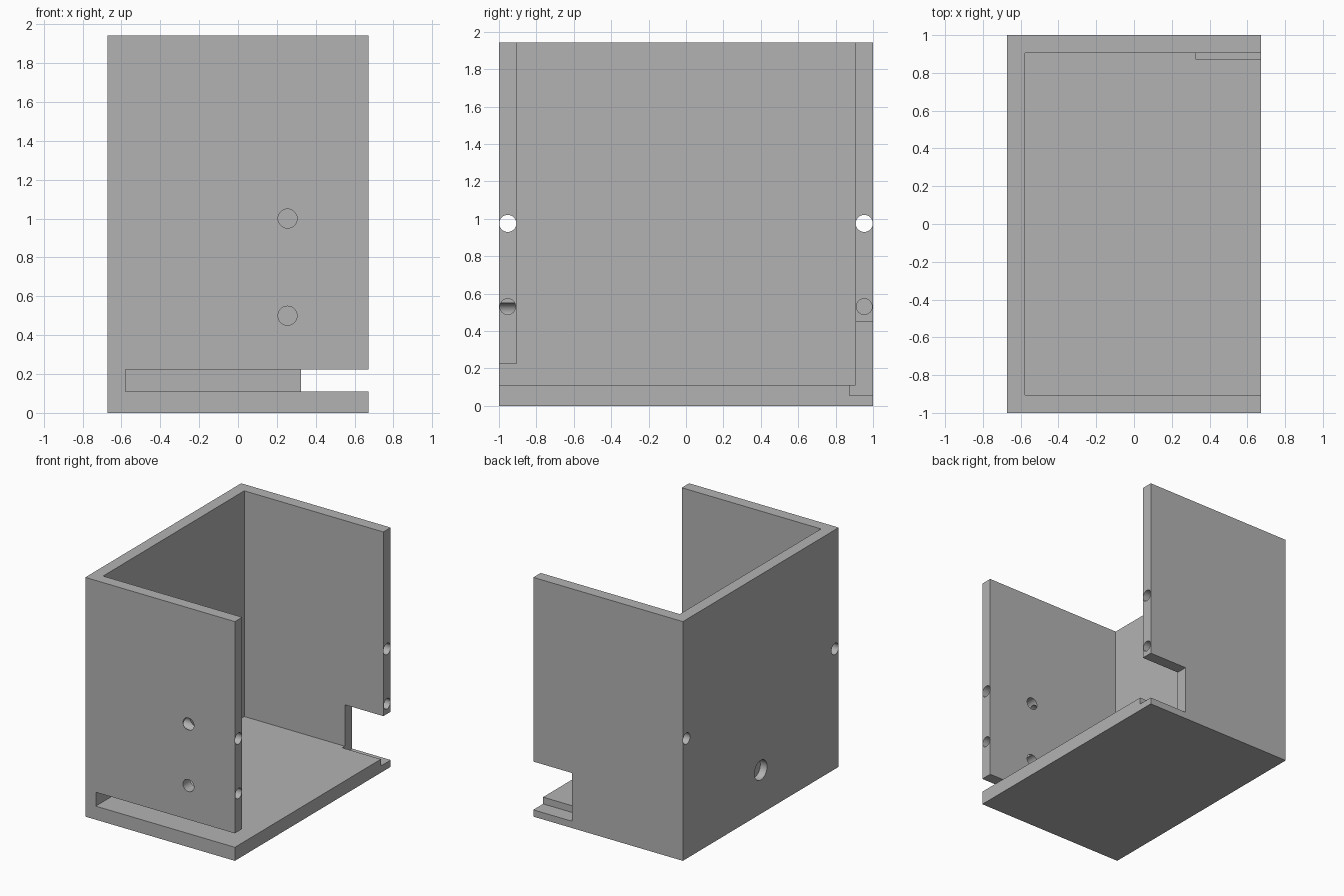
import bpy
import math

cube = bpy.data.objects.get("Cube")
if cube:
    bpy.data.objects.remove(cube, do_unlink=True)

# Main dimensions
HX, HY, TOP = 0.672, 1.0, 1.943
WALL, FLOOR = 0.094, 0.11
OVER = 0.1  # how far cutters reach past open sides

grey = bpy.data.materials.new("plain grey")
grey.use_nodes = True
colour = (0.45, 0.45, 0.45, 1)
grey.diffuse_color = colour
grey.node_tree.nodes["Principled BSDF"].inputs["Base Color"].default_value = colour


def block(name, xs, ys, zs):
    """Box given by its range on each axis."""
    spans = (xs, ys, zs)
    bpy.ops.mesh.primitive_cube_add(size=1, location=[sum(s) / 2 for s in spans])
    ob = bpy.context.object
    ob.name = name
    ob.scale = [s[1] - s[0] for s in spans]
    bpy.ops.object.transform_apply(location=True, rotation=True, scale=True)
    return ob


def drill(name, start, axis, radius, length):
    """Round cutter running from start along +x or +y."""
    centre = list(start)
    centre["xy".index(axis)] += length / 2
    turn = (0, math.pi / 2, 0) if axis == "x" else (math.pi / 2, 0, 0)
    bpy.ops.mesh.primitive_cylinder_add(vertices=40, radius=radius, depth=length,
                                        location=centre, rotation=turn)
    bpy.context.object.name = name
    return bpy.context.object


body = block("open_box", (-HX, HX), (-HY, HY), (0, TOP))
body.data.materials.append(grey)

cutters = [
    # Hollow, open at the top and one side
    block("hollow", (-HX + WALL, HX + OVER), (-HY + WALL, HY - WALL), (FLOOR, TOP + OVER)),
    # Long slot under the front wall
    block("front_slot", (-HX + WALL, HX + OVER), (-HY - OVER, -HY + WALL + 0.02), (FLOOR, 0.223)),
    # Corner notch in the back wall, sunk into the floor
    block("back_notch", (0.325, HX + OVER), (0.874, HY + OVER), (0.055, 0.447)),
    # Shallow round recess in the closed side
    drill("side_recess", (-HX - OVER, 0, 0.355), "x", 0.08, OVER + 0.06),
]

# Two round holes through the front wall
for z in (0.5, 1.0):
    cutters.append(drill("front_hole", (0.255, -HY - OVER, z), "y", 0.049, OVER + WALL + 0.05))

# Holes lengthwise in the wall edges: upper ones through, lower ones blind
for side in (-1, 1):
    y = side * (HY - WALL / 2)
    cutters.append(drill("through_hole", (-HX - OVER, y, 0.975), "x", 0.0455, 2 * (HX + OVER)))
    cutters.append(drill("blind_hole", (0.255, y, 0.53), "x", 0.042, HX + OVER - 0.255))

for cutter in cutters:
    mod = body.modifiers.new(cutter.name, "BOOLEAN")
    mod.operation = "DIFFERENCE"
    mod.solver = "EXACT"
    mod.object = cutter
    cutter.hide_render = True

# Bake the cuts, then drop the cutters
graph = bpy.context.evaluated_depsgraph_get()
mesh = bpy.data.meshes.new_from_object(body.evaluated_get(graph))
body.modifiers.clear()
body.data = mesh
for cutter in cutters:
    bpy.data.objects.remove(cutter, do_unlink=True)
mesh.materials.clear()
mesh.materials.append(grey)
for face in mesh.polygons:
    face.material_index = 0

bpy.ops.object.select_all(action="DESELECT")
body.select_set(True)
bpy.context.view_layer.objects.active = body
bpy.ops.object.shade_smooth_by_angle(angle=math.radians(30))
